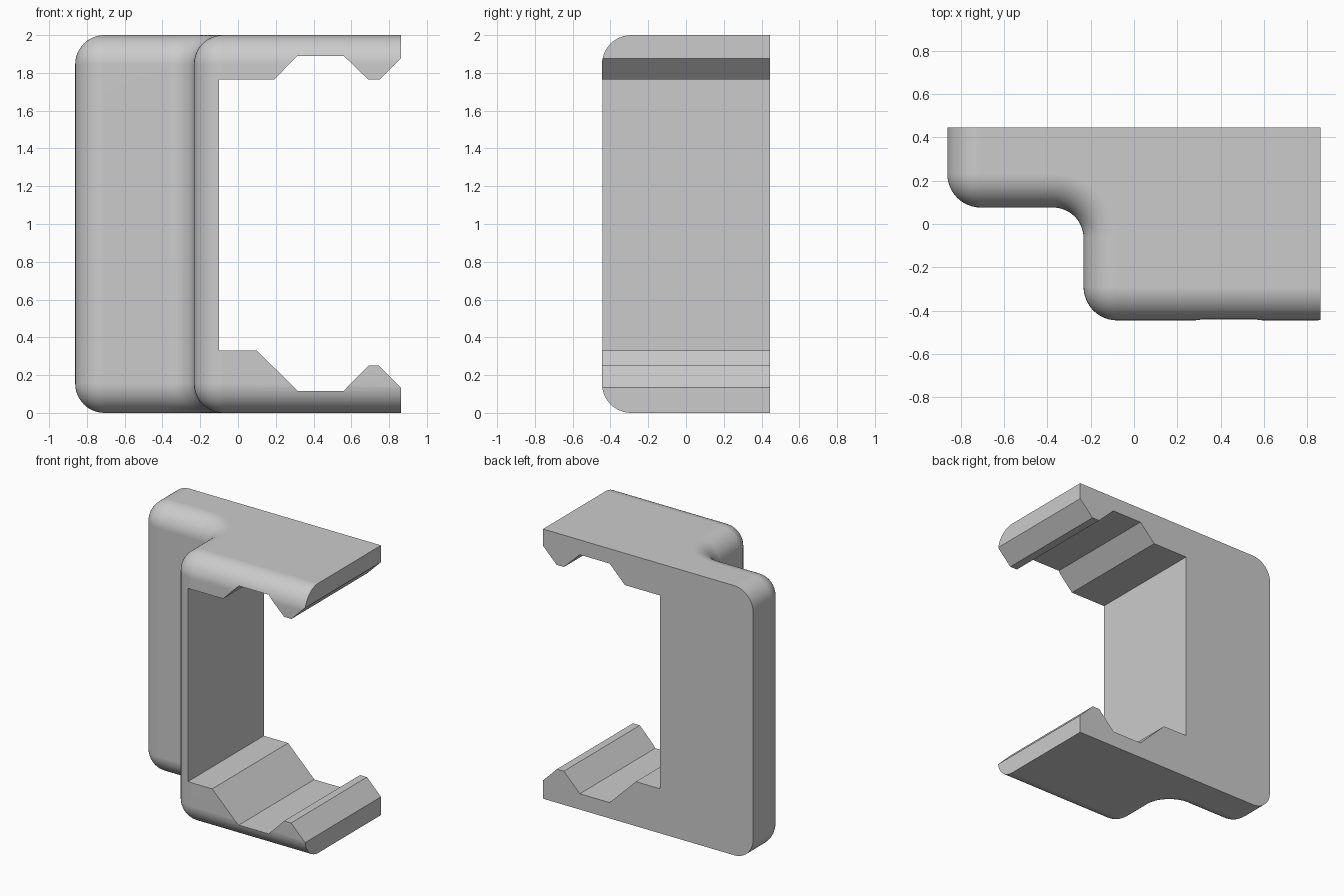
import bpy, bmesh, math

if "Cube" in bpy.data.objects:
    bpy.data.objects.remove(bpy.data.objects["Cube"], do_unlink=True)

# Main dimensions
HALF_X, HALF_Y, HEIGHT = 0.862, 0.445, 2.0
FLANGE_Y, BLOCK_X = 0.076, -0.233
ROUND, FILLET, STEPS = 0.155, 0.14, 12

grey = bpy.data.materials.new("plain grey")
grey.use_nodes = True
grey.diffuse_color = (0.6, 0.6, 0.6, 1)
grey.node_tree.nodes["Principled BSDF"].inputs["Base Color"].default_value = (0.6, 0.6, 0.6, 1)


def arc(cx, cy, radius, start, end):
    angles = [math.radians(start + (end - start) * i / STEPS) for i in range(STEPS + 1)]
    return [(cx + radius * math.cos(a), cy + radius * math.sin(a)) for a in angles]


def outline(inset):
    """Stepped plan with rounded corners, inset on its left and front sides."""
    return ([(HALF_X, HALF_Y), (-HALF_X + inset, HALF_Y)]
            + arc(-HALF_X + ROUND, FLANGE_Y + ROUND, ROUND - inset, 180, 270)
            + arc(BLOCK_X - FILLET, FLANGE_Y - FILLET, FILLET + inset, 90, 0)
            + arc(BLOCK_X + ROUND, -HALF_Y + ROUND, ROUND - inset, 180, 270)
            + [(HALF_X, -HALF_Y + inset)])


def loft(name, rings):
    """Skin a stack of matching closed rings and cap both ends."""
    bm = bmesh.new()
    loops = [[bm.verts.new(p) for p in ring] for ring in rings]
    for low, high in zip(loops, loops[1:]):
        for i in range(len(low)):
            j = (i + 1) % len(low)
            bm.faces.new((low[i], low[j], high[j], high[i]))
    bm.faces.new(loops[0][::-1])
    bm.faces.new(loops[-1])
    bmesh.ops.remove_doubles(bm, verts=bm.verts, dist=1e-5)
    bmesh.ops.recalc_face_normals(bm, faces=bm.faces)
    mesh = bpy.data.meshes.new(name)
    bm.to_mesh(mesh)
    bm.free()
    mesh.materials.append(grey)
    obj = bpy.data.objects.new(name, mesh)
    bpy.context.collection.objects.link(obj)
    return obj


# Stepped body, with top and bottom edges rounded by shrinking rings
levels = []
for i in range(STEPS + 1):
    a = math.pi / 2 * i / STEPS
    levels.append((ROUND * (1 - math.sin(a)), ROUND * (1 - math.cos(a))))
levels += [(inset, HEIGHT - z) for inset, z in reversed(levels)]
body = loft("clip_body", [[(x, y, z) for x, y in outline(inset)] for inset, z in levels])

# Notched opening through the body, open to the right
lower = [(-0.10, 0.33), (0.10, 0.33), (0.315, 0.117), (0.56, 0.117),
         (0.69, 0.25), (0.747, 0.25), (0.962, 0.035)]
upper = [(-0.10, 1.764), (0.19, 1.764), (0.315, 1.89), (0.56, 1.89),
         (0.69, 1.764), (0.75, 1.764), (0.962, 1.976)]
opening = lower + upper[::-1]
cutter = loft("opening_cutter", [[(x, y, z) for x, z in opening] for y in (-0.6, 0.6)])
cutter.hide_render = True

bpy.context.view_layer.objects.active = body
body.select_set(True)
cut = body.modifiers.new("opening", "BOOLEAN")
cut.operation = "DIFFERENCE"
cut.solver = "EXACT"
cut.object = cutter
bpy.ops.object.modifier_apply(modifier=cut.name)
bpy.data.objects.remove(cutter, do_unlink=True)

# Smooth fillets, flat faces kept crisp
bpy.ops.object.shade_smooth_by_angle(angle=math.radians(30))
weighted = body.modifiers.new("flat faces", "WEIGHTED_NORMAL")
weighted.keep_sharp = True
